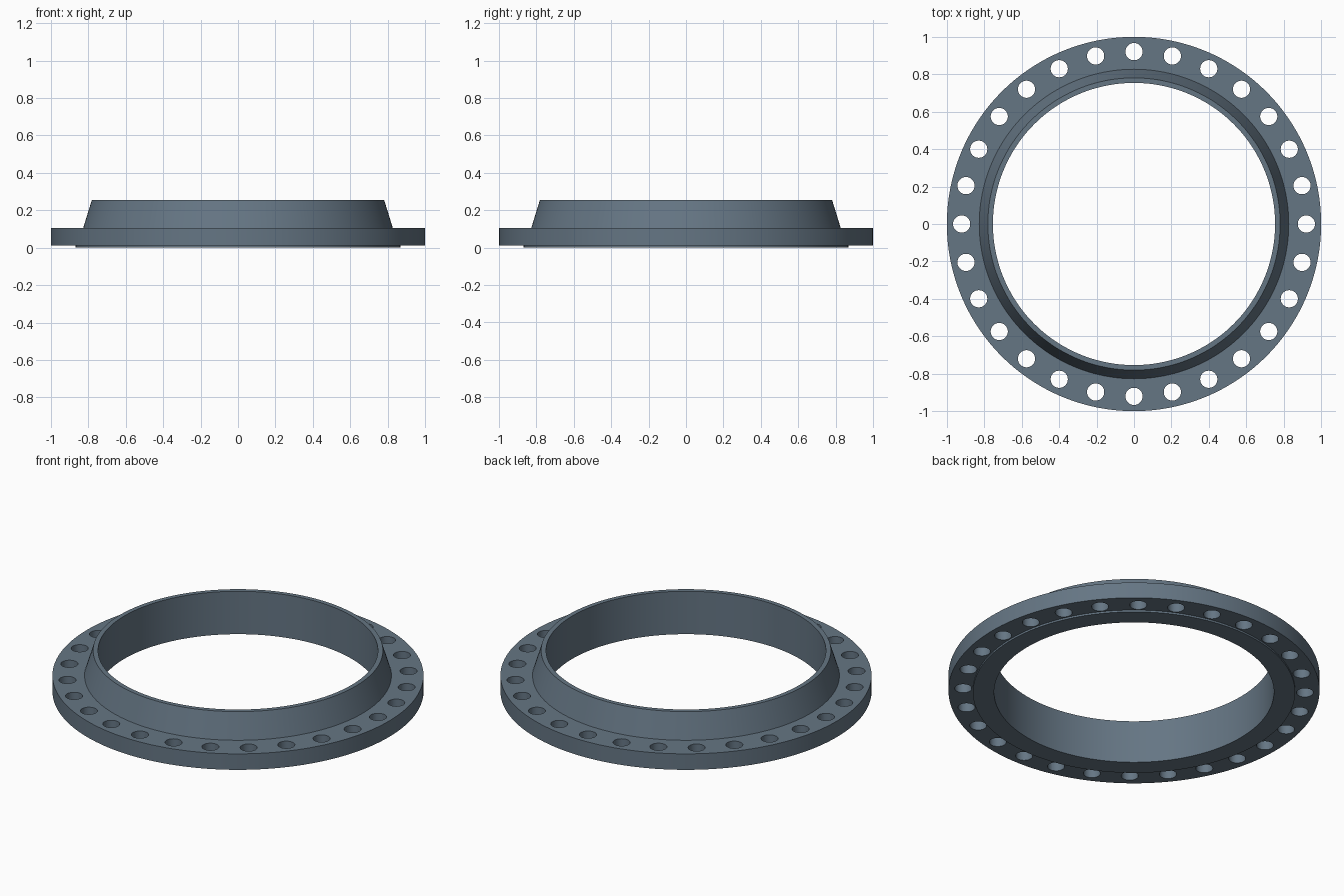
import bpy, bmesh, math

if "Cube" in bpy.data.objects:
    bpy.data.objects.remove(bpy.data.objects["Cube"])

SEGMENTS = 168
HOLES = 28
BOLT_RADIUS = 0.921
HOLE_RADIUS = 0.046


def mesh_object(name, bm):
    bmesh.ops.recalc_face_normals(bm, faces=bm.faces[:])
    mesh = bpy.data.meshes.new(name)
    bm.to_mesh(mesh)
    bm.free()
    obj = bpy.data.objects.new(name, mesh)
    bpy.context.collection.objects.link(obj)
    return obj


def lathe(name, profile):
    """Revolve a closed (radius, height) profile around z."""
    bm = bmesh.new()
    rings = []
    for i in range(SEGMENTS):
        a = 2 * math.pi * i / SEGMENTS
        rings.append([bm.verts.new((r * math.cos(a), r * math.sin(a), z)) for r, z in profile])
    n = len(profile)
    for i in range(SEGMENTS):
        a, b = rings[i], rings[(i + 1) % SEGMENTS]
        for j in range(n):
            k = (j + 1) % n
            bm.faces.new((a[j], b[j], b[k], a[k]))
    return mesh_object(name, bm)


# Flange with raised sealing face, outer plate and tapered neck
flange = lathe("weld_neck_flange", [
    (0.754, 0.0), (0.868, 0.0), (0.868, 0.011), (1.0, 0.011),
    (1.0, 0.106), (0.827, 0.106), (0.781, 0.255), (0.754, 0.255),
])

# Ring of bolt hole cutters
bm = bmesh.new()
for i in range(HOLES):
    a = 2 * math.pi * i / HOLES
    made = bmesh.ops.create_cone(bm, cap_ends=True, segments=32, radius1=HOLE_RADIUS,
                                 radius2=HOLE_RADIUS, depth=0.3)
    bmesh.ops.translate(bm, verts=made["verts"],
                        vec=(BOLT_RADIUS * math.cos(a), BOLT_RADIUS * math.sin(a), 0.06))
cutter = mesh_object("bolt_hole_cutter", bm)
cutter.hide_render = True

# Cut the bolt holes
mod = flange.modifiers.new("bolt_holes", 'BOOLEAN')
mod.operation = 'DIFFERENCE'
mod.solver = 'EXACT'
mod.object = cutter
bpy.context.view_layer.objects.active = flange
flange.select_set(True)
bpy.ops.object.modifier_apply(modifier=mod.name)
bpy.data.objects.remove(cutter)

# Smooth the round walls, keep the machined edges sharp
bpy.ops.object.shade_smooth_by_angle(angle=math.radians(15))

# Blue-grey steel
steel = bpy.data.materials.new("steel")
steel.diffuse_color = (0.13, 0.18, 0.23, 1)
steel.use_nodes = True
steel.node_tree.nodes["Principled BSDF"].inputs["Base Color"].default_value = steel.diffuse_color
flange.data.materials.clear()
flange.data.materials.append(steel)
